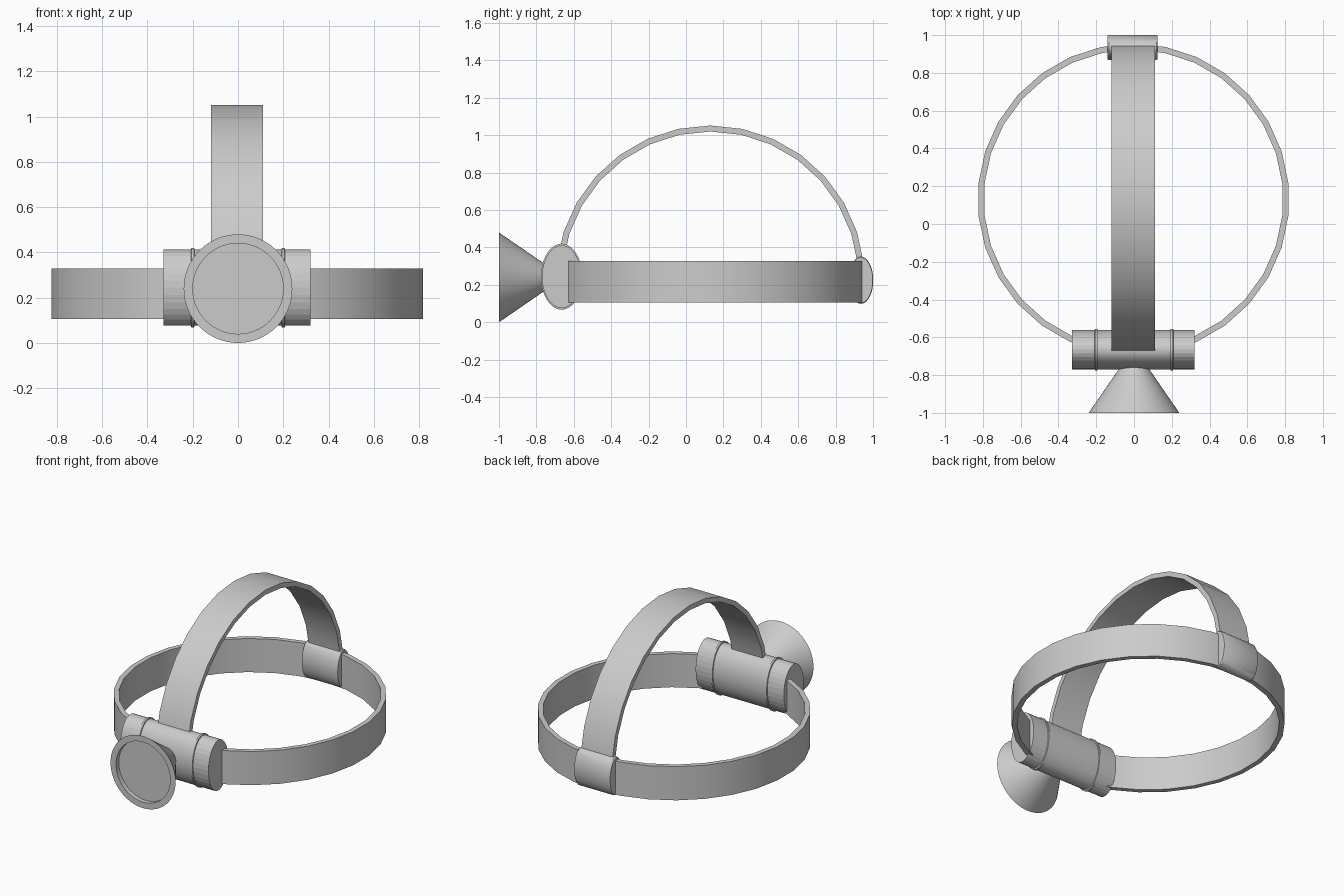
import bpy, bmesh
from math import sin, cos, pi, radians
from mathutils import Matrix

if "Cube" in bpy.data.objects:
    bpy.data.objects.remove(bpy.data.objects["Cube"])


def make(name, bm, angle=30):
    bmesh.ops.recalc_face_normals(bm, faces=bm.faces[:])
    me = bpy.data.meshes.new(name)
    bm.to_mesh(me)
    bm.free()
    ob = bpy.data.objects.new(name, me)
    bpy.context.collection.objects.link(ob)
    bpy.context.view_layer.objects.active = ob
    for o in bpy.context.selected_objects:
        o.select_set(False)
    ob.select_set(True)
    if angle:
        bpy.ops.object.shade_smooth_by_angle(angle=radians(angle))
    return ob


def strip(name, angles, closed, point):
    """Flat band with thickness; point(radius, angle, side) gives the position."""
    bm = bmesh.new()
    loops = [[bm.verts.new(point(r, radians(a), s))
              for r, s in ((0.825, -1), (0.825, 1), (0.793, 1), (0.793, -1))]
             for a in angles]
    pairs = list(zip(loops, loops[1:]))
    if closed:
        pairs.append((loops[-1], loops[0]))
    else:
        bm.faces.new(loops[0])
        bm.faces.new(loops[-1])
    for p, q in pairs:
        for i in range(4):
            j = (i + 1) % 4
            bm.faces.new((p[i], p[j], q[j], q[i]))
    return make(name, bm)


def lathe(name, profile, n, matrix, angle=30):
    """Spin (radius, height) points round local z, then place with matrix."""
    bm = bmesh.new()
    rings = [[bm.verts.new((r * cos(2 * pi * k / n), r * sin(2 * pi * k / n), h))
              for k in range(n)] for r, h in profile]
    for a, b in zip(rings, rings[1:]):
        for k in range(n):
            m = (k + 1) % n
            bm.faces.new((a[k], a[m], b[m], b[k]))
    bm.faces.new(rings[0])
    bm.faces.new(rings[-1])
    bm.transform(matrix)
    return make(name, bm, angle)


def along_x(x, y, z, ry, rz):
    """Unit-radius lathe turned along x with an elliptical section."""
    return (Matrix.Translation((x, y, z)) @ Matrix.Diagonal((1, ry, rz, 1))
            @ Matrix.Rotation(pi / 2, 4, 'Y'))


# Head band and the strap over the crown
strip("head_band", [6 + 12 * i for i in range(30)], True,
      lambda r, a, s: (r * cos(a) - 0.003, 0.13 + r * sin(a), 0.22 + 0.112 * s))
strip("crown_strap", [0] + [6 + 12 * i for i in range(15)] + [180], False,
      lambda r, a, s: (-0.004 + 0.115 * s, 0.13 + r * cos(a), 0.23 + r * sin(a)))

# Lamp housing: smooth middle, faceted end caps, raised seams
RY, RZ = 0.105, 0.168
lathe("lamp_housing", [(1, -0.2), (1, 0.2)], 64, along_x(-0.004, -0.665, 0.247, RY, RZ))
for side, label in ((-1, "left"), (1, "right")):
    lathe(label + "_end_cap", [(1, -0.063), (1, 0.063)], 32,
          along_x(-0.004 + side * 0.262, -0.665, 0.247, RY, RZ), 0)
    lathe(label + "_seam", [(0.97, -0.009), (1.05, -0.006), (1.05, 0.006), (0.97, 0.009)], 48,
          along_x(side * 0.2, -0.665, 0.247, RY, RZ))

# Rear clip joining strap and band
lathe("rear_clip", [(0.96, -0.132), (1, -0.126), (1, 0.126), (0.96, 0.132)], 48,
      along_x(-0.007, 0.935, 0.228, 0.066, 0.126))

# Conical reflector with a rim and recessed lens
lathe("reflector", [(0.04, -0.7), (0.075, -0.76), (0.24, -1), (0.2, -1), (0.2, -0.97)], 64,
      Matrix.Translation((0, 0, 0.243)) @ Matrix.Rotation(-pi / 2, 4, 'X'))

# Stand the model on z = 0
for ob in bpy.context.collection.objects:
    ob.location.z = -0.003
